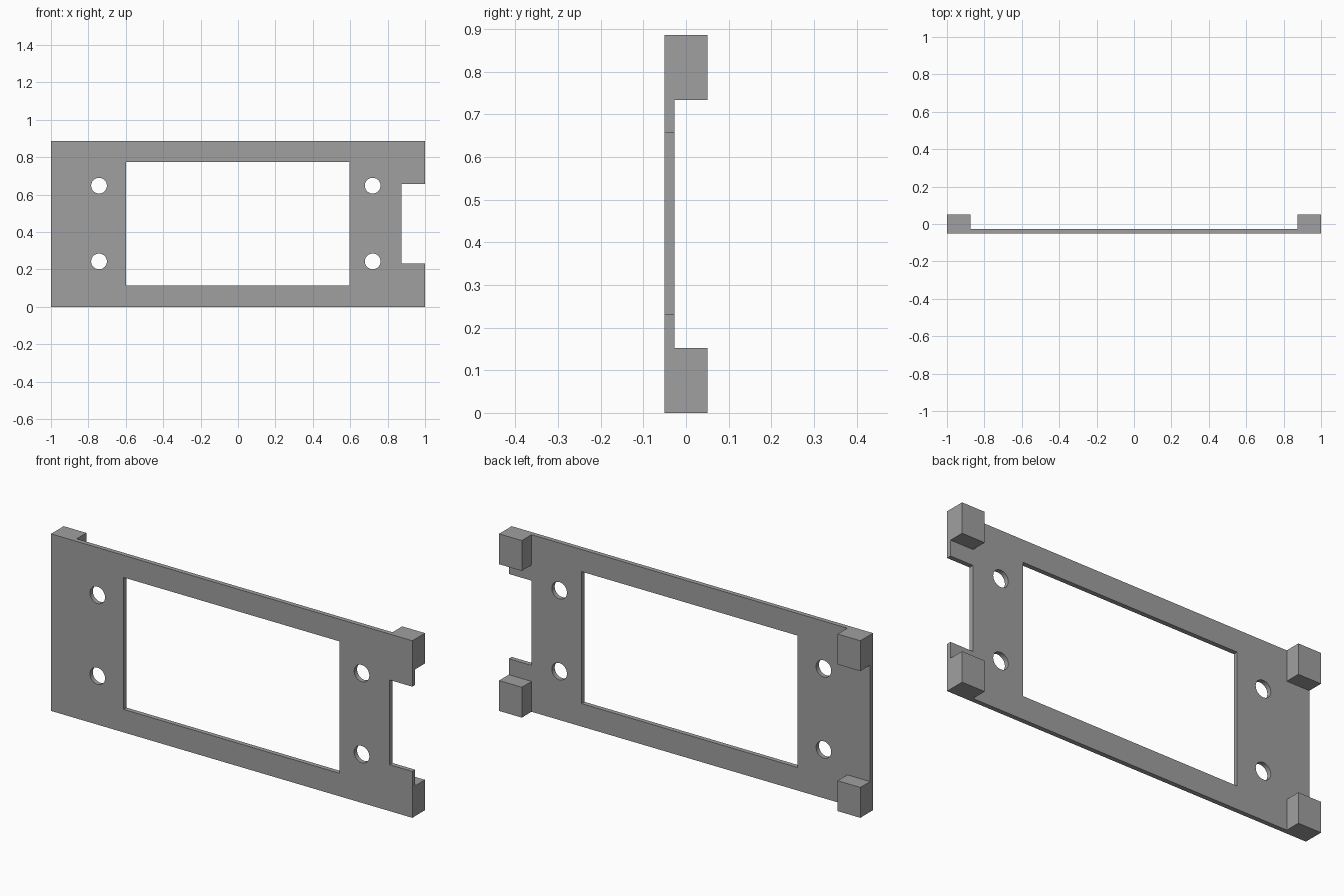
import bpy
import bmesh
from math import cos, sin, pi, radians

cube = bpy.data.objects.get("Cube")
if cube:
    bpy.data.objects.remove(cube, do_unlink=True)

HEIGHT = 0.886
FRONT, PLATE_BACK, POST_BACK = -0.05, -0.027, 0.05
EDGE = 0.874           # inner side of the corner posts
POST_HEIGHT = 0.152

grey = bpy.data.materials.new("plain grey")
grey.use_nodes = True
grey.diffuse_color = (0.35, 0.35, 0.35, 1)
grey.node_tree.nodes["Principled BSDF"].inputs["Base Color"].default_value = grey.diffuse_color


def rectangle(x0, x1, z0, z1):
    return [(x0, z0), (x1, z0), (x1, z1), (x0, z1)]


def circle(x, z, radius, sides=40):
    return [(x + radius * cos(2 * pi * i / sides), z + radius * sin(2 * pi * i / sides))
            for i in range(sides)]


def flat_plate(name, loops, y0, y1):
    """Extrude an outline and its holes from y0 to y1."""
    curve = bpy.data.curves.new(name, "CURVE")
    curve.dimensions = "2D"
    curve.fill_mode = "BOTH"
    curve.extrude = (y1 - y0) / 2
    for loop in loops:
        spline = curve.splines.new("POLY")
        spline.points.add(len(loop) - 1)
        for point, (x, z) in zip(spline.points, loop):
            point.co = (x, z, 0, 1)
        spline.use_cyclic_u = True
    obj = bpy.data.objects.new(name, curve)
    bpy.context.collection.objects.link(obj)
    obj.rotation_euler.x = radians(90)
    obj.location.y = (y0 + y1) / 2

    # Turn the filled curve into a closed mesh
    bpy.ops.object.select_all(action="DESELECT")
    obj.select_set(True)
    bpy.context.view_layer.objects.active = obj
    bpy.ops.object.convert(target="MESH")
    obj = bpy.context.object
    bm = bmesh.new()
    bm.from_mesh(obj.data)
    bmesh.ops.remove_doubles(bm, verts=bm.verts, dist=0.0001)
    bmesh.ops.recalc_face_normals(bm, faces=bm.faces)
    for face in bm.faces:
        face.smooth = False
    bm.to_mesh(obj.data)
    bm.free()
    obj.data.materials.clear()
    obj.data.materials.append(grey)
    return obj


# Face plate: notched on its left edge, with a window and four screw holes
outline = [(-1, 0), (1, 0), (1, 0.232), (EDGE, 0.232),
           (EDGE, 0.656), (1, 0.656), (1, HEIGHT), (-1, HEIGHT)]
window = rectangle(-0.598, 0.597, 0.115, 0.775)
screw_holes = [circle(x, z, 0.042) for x in (-0.743, 0.72) for z in (0.243, 0.648)]
flat_plate("face_plate", [outline, window] + screw_holes, FRONT, PLATE_BACK)

# Corner posts behind the plate
for side, x0, x1 in (("right", -1, -EDGE), ("left", EDGE, 1)):
    for level, z0 in (("lower", 0), ("upper", HEIGHT - POST_HEIGHT)):
        flat_plate(f"{level}_{side}_post", [rectangle(x0, x1, z0, z0 + POST_HEIGHT)],
                   PLATE_BACK, POST_BACK)
